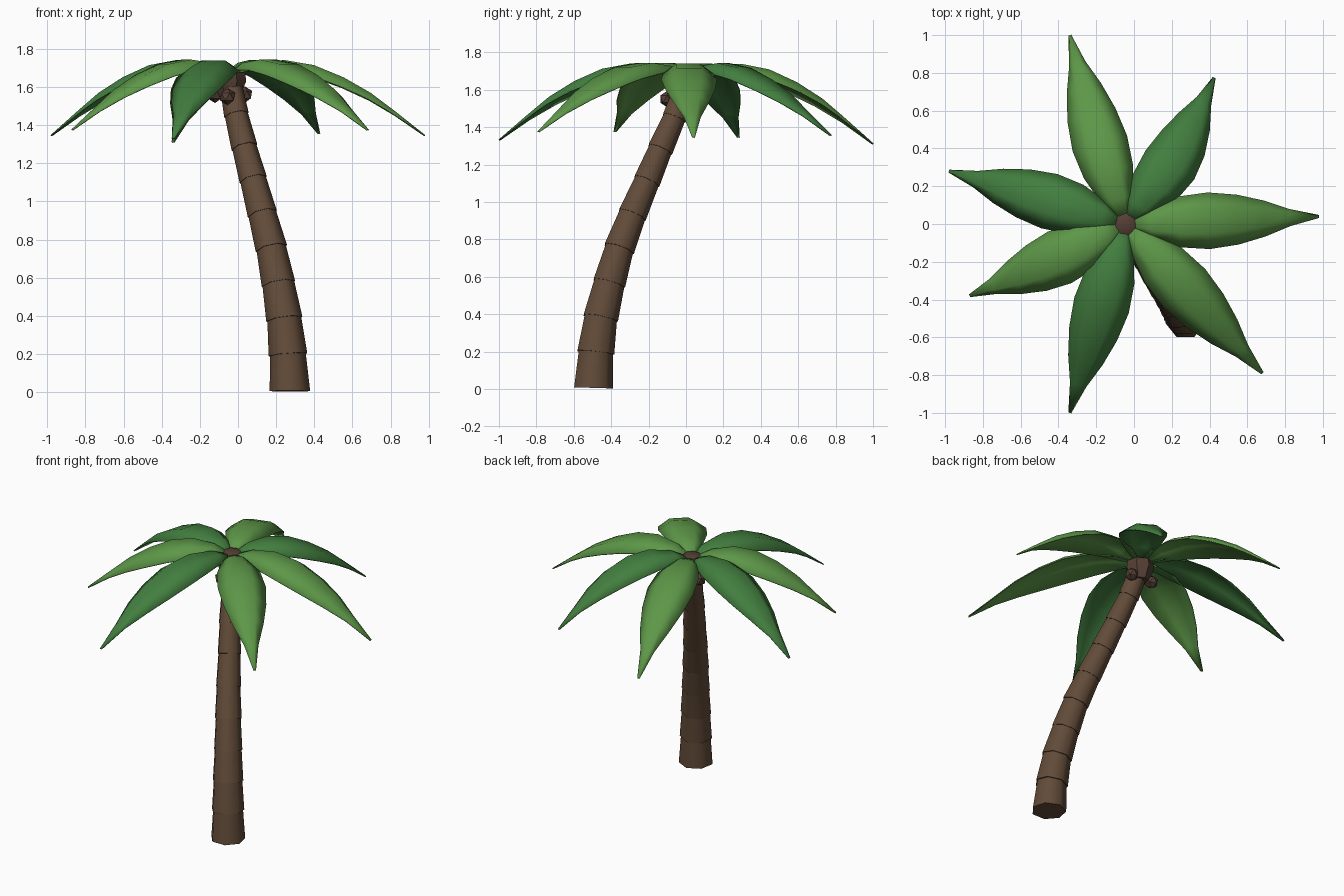
import bpy, bmesh, math
from mathutils import Vector

if "Cube" in bpy.data.objects:
    bpy.data.objects.remove(bpy.data.objects["Cube"])


def material(name, rgb):
    m = bpy.data.materials.new(name)
    m.diffuse_color = (*rgb, 1)
    m.use_nodes = True
    m.node_tree.nodes["Principled BSDF"].inputs["Base Color"].default_value = m.diffuse_color
    return m


BARK = material("bark", (0.12, 0.07, 0.04))
NUT = material("nut", (0.09, 0.05, 0.035))
GREENS = [material("leaf_light", (0.11, 0.31, 0.065)),
          material("leaf_dark", (0.055, 0.21, 0.05))]


def finish(bm, name, mat, angle):
    bmesh.ops.recalc_face_normals(bm, faces=bm.faces)
    me = bpy.data.meshes.new(name)
    bm.to_mesh(me)
    bm.free()
    me.materials.append(mat)
    ob = bpy.data.objects.new(name, me)
    bpy.context.collection.objects.link(ob)
    bpy.ops.object.select_all(action='DESELECT')
    ob.select_set(True)
    bpy.context.view_layer.objects.active = ob
    bpy.ops.object.shade_smooth_by_angle(angle=math.radians(angle))
    return ob


def ring(bm, centre, axis, radius, sides=7):
    """Polygon ring perpendicular to axis, one flat side facing -y."""
    tilt = Vector((0, 0, 1)).rotation_difference(axis)
    pts = []
    for i in range(sides):
        a = math.pi / 2 + 2 * math.pi * i / sides
        p = Vector((math.cos(a), math.sin(a), 0)) * radius
        pts.append(bm.verts.new(centre + tilt @ p))
    return pts


def loft(bm, rings):
    for a, b in zip(rings, rings[1:]):
        for i in range(len(a)):
            j = (i + 1) % len(a)
            bm.faces.new((a[i], a[j], b[j], b[i]))
    bm.faces.new(rings[0][::-1])
    bm.faces.new(rings[-1])


# Trunk: stacked tapering segments, each overhanging the one below
path = [Vector(p) for p in (
    (0.272, -0.5, 0.006), (0.262, -0.487, 0.195), (0.243, -0.46, 0.38),
    (0.212, -0.414, 0.565), (0.175, -0.36, 0.75), (0.128, -0.29, 0.93),
    (0.08, -0.212, 1.11), (0.034, -0.14, 1.28), (-0.008, -0.065, 1.45),
    (-0.04, -0.005, 1.62))]
radii = [0.109, 0.104, 0.098, 0.091, 0.086, 0.08, 0.075, 0.071, 0.067]
bm = bmesh.new()
for k, r in enumerate(radii):
    lo, hi = path[k], path[k + 1]
    axis = (hi - path[max(k - 1, 0)]).normalized()
    if k == 0:
        axis = Vector((0, 0.03, 1)).normalized()
    nxt = (path[min(k + 2, 9)] - lo).normalized()
    loft(bm, [ring(bm, lo, axis, r), ring(bm, hi + nxt * 0.004, nxt, r * 0.88)])
finish(bm, "trunk", BARK, 60)

# Crown: flared knob that holds the leaves
bm = bmesh.new()
up = Vector((0, 0, 1))
loft(bm, [ring(bm, Vector((-0.045, 0, z)), up, r)
          for z, r in ((1.55, 0.055), (1.63, 0.09), (1.675, 0.085), (1.7, 0.05))])
finish(bm, "crown", NUT, 40)

# Coconuts
for i, c in enumerate(((-0.055, -0.1, 1.55), (0.035, 0.02, 1.56), (-0.12, 0.025, 1.56))):
    bm = bmesh.new()
    bmesh.ops.create_icosphere(bm, subdivisions=1, radius=0.044)
    bmesh.ops.translate(bm, verts=bm.verts, vec=c)
    finish(bm, f"coconut_{i + 1}", NUT, 30)

# Leaves: (fraction along, height, half width), with a raised midrib
section = [(0.03, 1.69, 0.03), (0.13, 1.735, 0.085), (0.28, 1.755, 0.135),
           (0.43, 1.73, 0.15), (0.58, 1.665, 0.132), (0.72, 1.58, 0.095),
           (0.85, 1.475, 0.045), (1.0, 1.35, 0.008)]
# tip x, y, z, sideways bend, green
tips = [(-0.34, 1.0, 1.315, 0.01, 0), (0.425, 0.775, 1.36, -0.04, 1),
        (0.98, 0.04, 1.35, 0, 0), (0.68, -0.79, 1.38, 0, 0),
        (-0.34, -1.0, 1.335, 0, 1), (-0.87, -0.38, 1.38, 0.015, 0),
        (-0.98, 0.28, 1.35, 0, 1)]
root = Vector((-0.045, 0, 0))
for n, (x, y, tz, bend, green) in enumerate(tips):
    span = Vector((x, y, 0)) - root
    side = Vector((-span.y, span.x, 0)).normalized()
    bm = bmesh.new()
    rows = []
    for t, z, w in section:
        mid = root + span * t + side * bend * math.sin(math.pi * t)
        mid.z = z + (tz - 1.35) * t * t
        rows.append([bm.verts.new(mid + side * s * w - up * (0.5 * w * s * s))
                     for s in (-1, -0.45, 0.45, 1)])
    for a, b in zip(rows, rows[1:]):
        for i in range(3):
            bm.faces.new((a[i], b[i], b[i + 1], a[i + 1]))
    leaf = finish(bm, f"leaf_{n + 1}", GREENS[green], 60)
    thick = leaf.modifiers.new("thickness", 'SOLIDIFY')
    thick.thickness = 0.006
